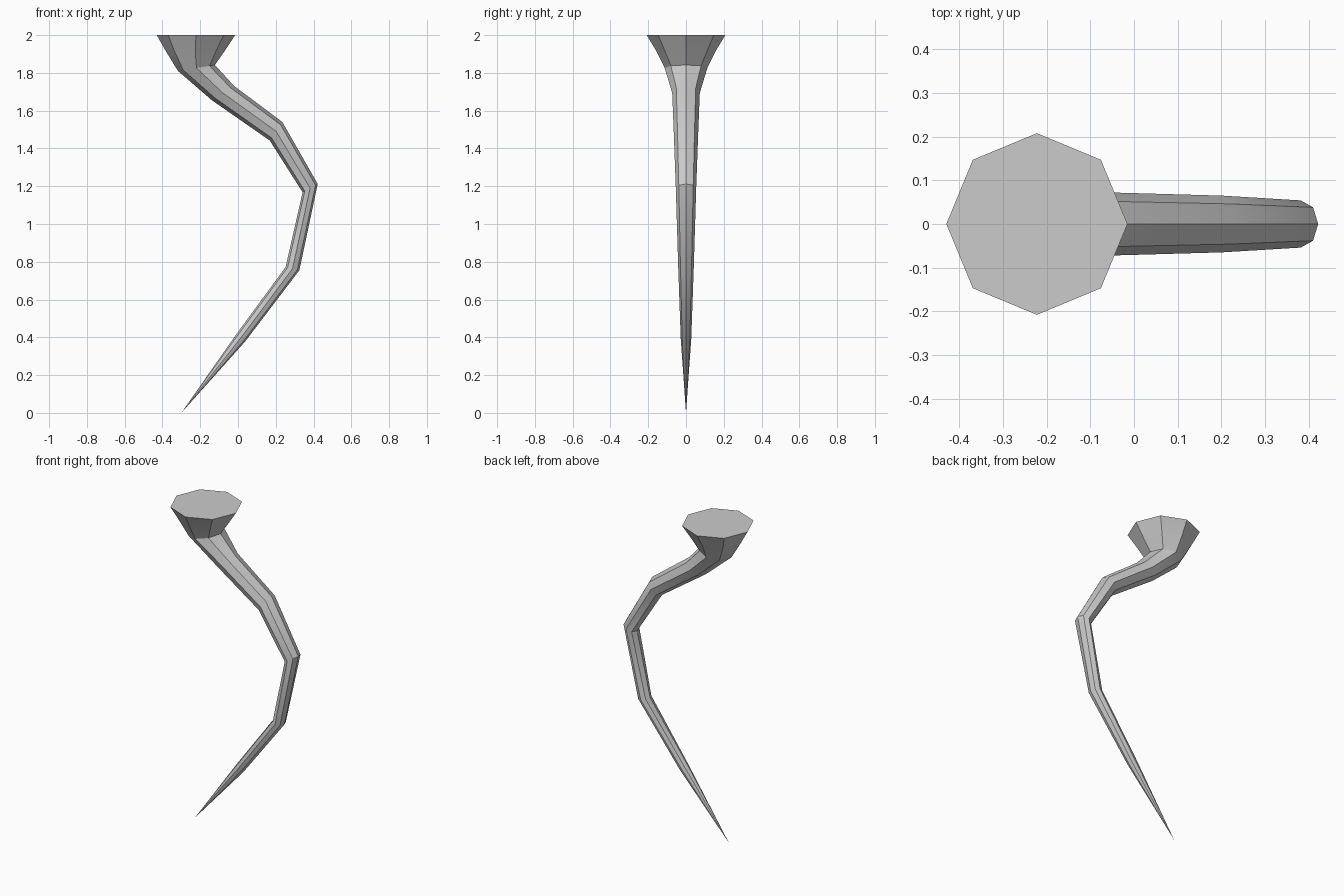
import bpy, bmesh
from math import cos, sin, tau, radians
from mathutils import Vector

if "Cube" in bpy.data.objects:
    bpy.data.objects.remove(bpy.data.objects["Cube"])

SIDES = 8
# Each ring: inner-curve point (x, z), outer-curve point (x, z), half depth in y
rings = [
    ((-0.43, 2.00), (-0.015, 2.00), 0.208),
    ((-0.385, 1.92), (-0.068, 1.92), 0.160),
    ((-0.318, 1.81), (-0.122, 1.842), 0.113),
    ((-0.138, 1.655), (-0.022, 1.732), 0.073),
    ((0.168, 1.442), (0.235, 1.54), 0.065),
    ((0.342, 1.168), (0.422, 1.212), 0.054),
    ((0.252, 0.772), (0.325, 0.755), 0.041),
    ((-0.012, 0.412), (0.038, 0.378), 0.028),
]

# Curved tapering spike, lofted through the octagonal rings
bm = bmesh.new()
loops = []
for a, b, depth in rings:
    pa, pb = Vector((a[0], 0, a[1])), Vector((b[0], 0, b[1]))
    mid, half = (pa + pb) / 2, (pb - pa) / 2
    loops.append([bm.verts.new(mid + half * cos(tau * i / SIDES)
                               + Vector((0, depth * sin(tau * i / SIDES), 0)))
                  for i in range(SIDES)])

bm.faces.new(loops[0])  # flat base cap
for r0, r1 in zip(loops, loops[1:]):
    for i in range(SIDES):
        j = (i + 1) % SIDES
        bm.faces.new((r0[i], r1[i], r1[j], r0[j]))

# Pointed tip
tip = bm.verts.new((-0.30, 0, 0))
for i in range(SIDES):
    bm.faces.new((loops[-1][i], tip, loops[-1][(i + 1) % SIDES]))
bmesh.ops.recalc_face_normals(bm, faces=bm.faces)

mesh = bpy.data.meshes.new("curved_horn")
bm.to_mesh(mesh)
bm.free()
horn = bpy.data.objects.new("curved_horn", mesh)
bpy.context.collection.objects.link(horn)
bpy.context.view_layer.objects.active = horn
horn.select_set(True)
bpy.ops.object.shade_smooth_by_angle(angle=radians(30))
